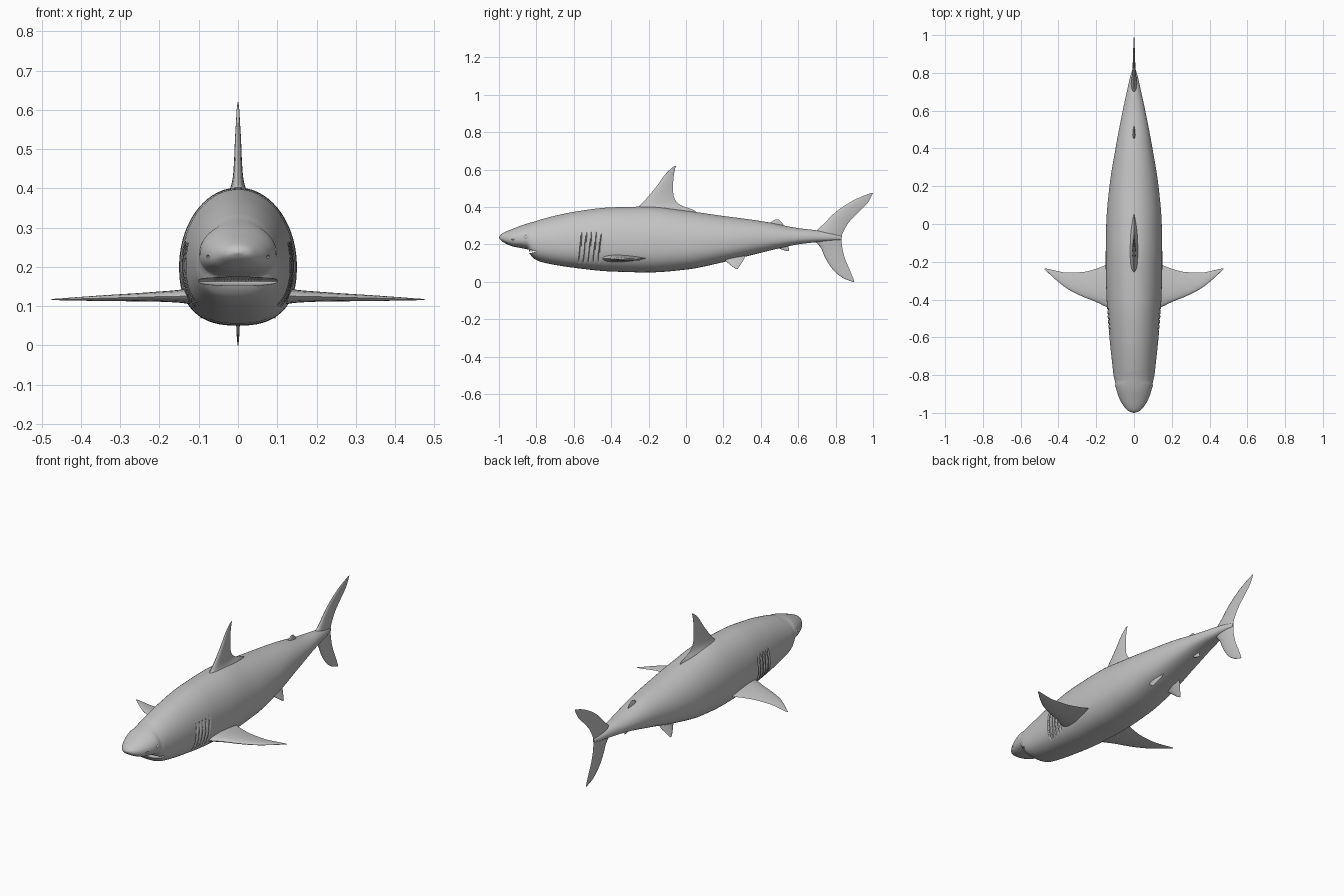
import bpy, bmesh, math
from mathutils import Vector

if "Cube" in bpy.data.objects:
    bpy.data.objects.remove(bpy.data.objects["Cube"])

grey = bpy.data.materials.new("shark grey")
grey.diffuse_color = (0.55, 0.55, 0.55, 1)
grey.use_nodes = True
grey.node_tree.nodes["Principled BSDF"].inputs["Base Color"].default_value = grey.diffuse_color


def curve(rows, s):
    """Smooth, overshoot-free interpolation of table rows keyed by their first column."""
    n = len(rows)
    i = 0
    while i < n - 2 and s > rows[i + 1][0]:
        i += 1
    h = rows[i + 1][0] - rows[i][0]
    t = (s - rows[i][0]) / h

    def secant(j, k):
        return (rows[j + 1][k] - rows[j][k]) / (rows[j + 1][0] - rows[j][0])

    def slope(j, k):
        if j == 0 or j == n - 1:
            return secant(min(j, n - 2), k)
        a, b = secant(j - 1, k), secant(j, k)
        return 2 * a * b / (a + b) if a * b > 0 else 0

    return [(2*t**3 - 3*t**2 + 1) * rows[i][k] + (t**3 - 2*t**2 + t) * h * slope(i, k)
            + (3*t**2 - 2*t**3) * rows[i + 1][k] + (t**3 - t**2) * h * slope(i + 1, k)
            for k in range(1, len(rows[0]))]


def finish(ob, angle=50):
    bpy.ops.object.select_all(action='DESELECT')
    ob.select_set(True)
    bpy.context.view_layer.objects.active = ob
    bpy.ops.object.shade_smooth_by_angle(angle=math.radians(angle))


def make_object(name, bm):
    bmesh.ops.recalc_face_normals(bm, faces=bm.faces)
    me = bpy.data.meshes.new(name)
    bm.to_mesh(me)
    bm.free()
    me.materials.append(grey)
    ob = bpy.data.objects.new(name, me)
    bpy.context.collection.objects.link(ob)
    return ob


def loft(name, rings):
    bm = bmesh.new()
    loops = [[bm.verts.new(p) for p in r] for r in rings]
    n = len(loops[0])
    for a, b in zip(loops, loops[1:]):
        for i in range(n):
            bm.faces.new((a[i], a[(i + 1) % n], b[(i + 1) % n], b[i]))
    bm.faces.new(loops[0])
    bm.faces.new(loops[-1])
    return make_object(name, bm)


def ellipsoid(name, centre, radii):
    bm = bmesh.new()
    bmesh.ops.create_uvsphere(bm, u_segments=32, v_segments=16, radius=1)
    bmesh.ops.scale(bm, vec=radii, verts=bm.verts)
    bmesh.ops.translate(bm, vec=centre, verts=bm.verts)
    ob = make_object(name, bm)
    finish(ob)
    return ob


# Body: y, top, bottom, half width
BODY = [(-1, .24, .235, .004), (-.99, .253, .222, .03), (-.97, .265, .208, .05),
        (-.93, .282, .19, .075), (-.87, .305, .178, .095), (-.846, .312, .172, .099),
        (-.836, .315, .15, .10), (-.81, .322, .122, .107), (-.77, .335, .105, .112),
        (-.6, .374, .075, .13), (-.4, .398, .055, .145), (-.2, .402, .05, .15),
        (0, .38, .065, .147), (.2, .352, .105, .13), (.4, .325, .155, .098),
        (.6, .287, .2, .06), (.7, .275, .212, .038), (.78, .26, .22, .02), (.83, .245, .225, .004)]


def body_ring(y, n=64):
    top, bot, w = curve(BODY, y)
    zc = bot + .43 * (top - bot)
    ring = []
    for i in range(n):
        a = 2 * math.pi * (i + .5) / n
        c, s = math.cos(a), math.sin(a)
        if s >= 0:
            x, z = w * c, zc + (top - zc) * s
        else:
            x = math.copysign(abs(c) ** .8, c) * w
            z = zc - (zc - bot) * abs(s) ** .8
        # five gill slits as a sawtooth dent
        p = (y + .575 - .12 * (z - .11)) / .026
        if 0 <= p < 5 and .10 < z < .26:
            fade = min(1, (z - .10) / .02, (.26 - z) / .02)
            x -= math.copysign(.010 * fade * max(0, 1 - 2 * (p % 1)), x)
        ring.append((x, y, z))
    return ring


ys, y = [], -1.0
while y < .829:
    ys.append(y)
    y += .003 if y < -.98 or -.59 < y < -.41 else .008 if y < -.75 else .02
ys.append(.83)
body = loft("body", [body_ring(y) for y in ys])

# Mouth and nostril cuts
cutters = [ellipsoid("mouth_cutter", (0, -.835, .163), (.115, .07, .011))]
for sx in (1, -1):
    cutters.append(ellipsoid("nostril_cutter", (sx * .077, -.925, .226), (.006, .011, .004)))
for c in cutters:
    c.hide_render = True
    m = body.modifiers.new("cut", 'BOOLEAN')
    m.operation = 'DIFFERENCE'
    m.solver = 'EXACT'
    m.object = c
    bpy.ops.object.select_all(action='DESELECT')
    body.select_set(True)
    bpy.context.view_layer.objects.active = body
    bpy.ops.object.modifier_apply(modifier=m.name)
for c in cutters:
    bpy.data.objects.remove(c)
finish(body, 40)

# Upper teeth along the jaw arc
bm = bmesh.new()
for i in range(-8, 9):
    a = i * .15
    r = bmesh.ops.create_cone(bm, cap_ends=True, segments=6, radius1=0, radius2=.004, depth=.016)
    bmesh.ops.translate(bm, verts=r["verts"],
                        vec=(.062 * math.sin(a), -.78 - .058 * math.cos(a), .169))
make_object("teeth", bm)

# Eyes
for sx, side in ((1, "left"), (-1, "right")):
    ellipsoid("eye_" + side, (sx * .093, -.855, .238), (.007, .012, .012))


def fin(name, rows, sx=1, steps=28, half=10):
    """rows: key, x, z, leading y, trailing y, half thickness; airfoil section."""
    d = Vector((rows[-1][1] - rows[0][1], rows[-1][2] - rows[0][2])).normalized()
    us = [(1 - math.cos(math.pi * i / half)) / 2 for i in range(half + 1)]
    section = [(u, 1) for u in us] + [(u, -1) for u in us[-2:0:-1]]
    k0, k1 = rows[0][0], rows[-1][0]
    rings = []
    for i in range(steps + 1):
        f = (1 - math.cos(math.pi * i / steps)) / 2
        x, z, lead, trail, t = curve(rows, k0 + (k1 - k0) * f)
        ring = []
        for u, sg in section:
            o = sg * t * 2.6 * math.sqrt(u) * (1 - u)
            ring.append((sx * (x + d.y * o), lead + (trail - lead) * u, z - d.x * o))
        rings.append(ring)
    finish(loft(name, rings))


def upright(name, rows, steps=28):
    fin(name, [(z, 0, z, l, t, h) for z, l, t, h in rows], steps=steps)


# Dorsal, tail and small midline fins: z, leading y, trailing y, half thickness
upright("dorsal_fin", [(.36, -.30, .07, .04), (.385, -.275, .04, .028), (.405, -.25, -.02, .018),
                       (.43, -.225, -.053, .013), (.47, -.19, -.068, .010), (.52, -.15, -.069, .008),
                       (.57, -.115, -.065, .005), (.605, -.08, -.058, .003), (.62, -.06, -.054, .001)])
upright("tail_fin", [(0, .89, .9, .001), (.02, .84, .893, .003), (.06, .79, .877, .005),
                     (.13, .743, .848, .008), (.18, .722, .836, .011), (.22, .69, .832, .015),
                     (.25, .68, .834, .016), (.28, .705, .848, .013), (.31, .737, .865, .010),
                     (.37, .797, .92, .007), (.42, .868, .97, .005), (.45, .925, .988, .003),
                     (.475, .99, 1.0, .001)], steps=48)
upright("second_dorsal_fin", [(.285, .42, .53, .012), (.315, .45, .515, .006),
                              (.325, .463, .503, .004), (.333, .478, .495, .001)], 12)
upright("anal_fin", [(.165, .535, .552, .001), (.173, .51, .551, .004),
                     (.185, .485, .549, .006), (.21, .45, .55, .01)], 12)

# Paired fins
for sx, side in ((1, "left"), (-1, "right")):
    pec = [(.09, .127, -.46, -.19, .03), (.145, .125, -.44, -.215, .017), (.2, .124, -.413, -.237, .013),
           (.27, .122, -.385, -.254, .010), (.35, .12, -.345, -.258, .007), (.42, .118, -.29, -.246, .004),
           (.46, .117, -.253, -.237, .002), (.475, .117, -.24, -.236, .001)]
    fin("pectoral_fin_" + side, [(r[0],) + r for r in pec], sx)
    pelvic = [(.04, .16, .17, .32, .018), (.06, .125, .20, .312, .010), (.075, .10, .225, .297, .007),
              (.088, .08, .25, .284, .004), (.095, .068, .268, .276, .001)]
    fin("pelvic_fin_" + side, [(r[0],) + r for r in pelvic], sx, 16)
